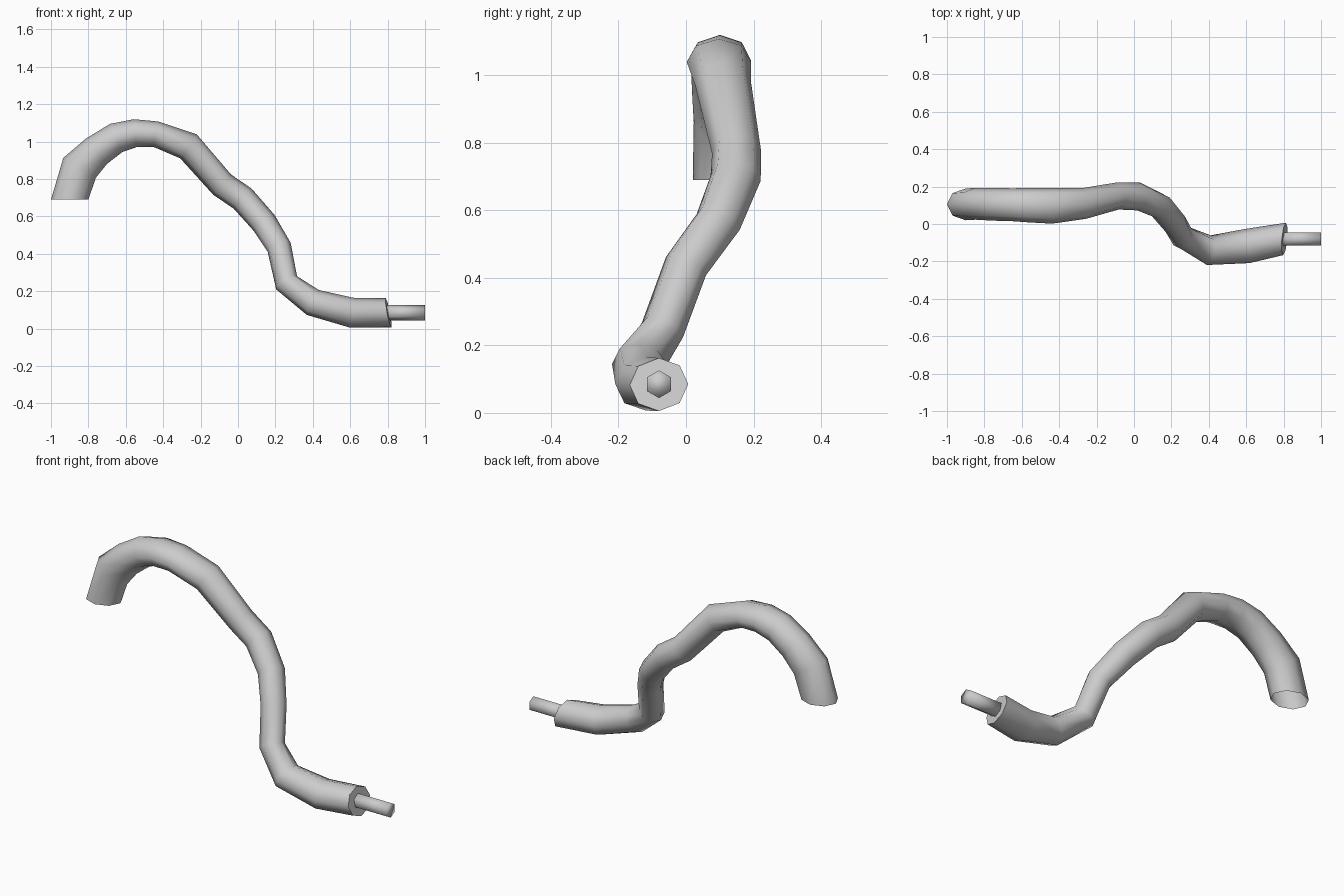
import bpy, bmesh, math
from mathutils import Vector

if "Cube" in bpy.data.objects:
    bpy.data.objects.remove(bpy.data.objects["Cube"])

# Ring stations along the hose: centre x, y, z, sideways radius, upward radius
STATIONS = [
    (-0.90, 0.105, 0.69, 0.085, 0.10),
    (-0.847, 0.108, 0.86, 0.085, 0.102),
    (-0.755, 0.105, 0.95, 0.087, 0.088),
    (-0.65, 0.103, 1.02, 0.088, 0.082),
    (-0.55, 0.10, 1.045, 0.092, 0.075),
    (-0.44, 0.097, 1.04, 0.095, 0.069),
    (-0.265, 0.11, 0.975, 0.083, 0.078),
    (-0.085, 0.15, 0.77, 0.073, 0.072),
    (0.025, 0.147, 0.695, 0.075, 0.072),
    (0.14, 0.095, 0.565, 0.07, 0.07),
    (0.22, 0.0, 0.435, 0.066, 0.066),
    (0.26, -0.07, 0.245, 0.066, 0.066),
    (0.40, -0.14, 0.14, 0.08, 0.074),
    (0.605, -0.118, 0.086, 0.092, 0.08),
    (0.805, -0.08, 0.084, 0.087, 0.08),
]
SIDES = 8


def finish(bm, name, angle):
    bmesh.ops.recalc_face_normals(bm, faces=bm.faces)
    mesh = bpy.data.meshes.new(name)
    bm.to_mesh(mesh)
    bm.free()
    obj = bpy.data.objects.new(name, mesh)
    bpy.context.collection.objects.link(obj)
    bpy.ops.object.select_all(action='DESELECT')
    obj.select_set(True)
    bpy.context.view_layer.objects.active = obj
    bpy.ops.object.shade_smooth_by_angle(angle=math.radians(angle))
    return obj


# Bent hose: octagonal rings, open at the hanging end, closed at the pin end
centres = [Vector(s[:3]) for s in STATIONS]
bm = bmesh.new()
rings = []
for i, (x, y, z, ra, rb) in enumerate(STATIONS):
    if i == 0:
        tangent = Vector((0, 0, 1))
    elif i == len(STATIONS) - 1:
        tangent = Vector((1, -0.09, 0.19)).normalized()
    else:
        tangent = ((centres[i] - centres[i - 1]).normalized()
                   + (centres[i + 1] - centres[i]).normalized()).normalized()
    side = Vector((0, 1, 0))
    side = (side - tangent * side.dot(tangent)).normalized()
    up = tangent.cross(side)
    ring = []
    for k in range(SIDES):
        a = math.tau * k / SIDES
        ring.append(bm.verts.new(centres[i] + side * ra * math.cos(a) + up * rb * math.sin(a)))
    rings.append(ring)
for r0, r1 in zip(rings, rings[1:]):
    for k in range(SIDES):
        n = (k + 1) % SIDES
        bm.faces.new((r0[k], r0[n], r1[n], r1[k]))
bm.faces.new(rings[-1])
finish(bm, "hose", 60)

# Hexagonal pin sticking out of the closed end
bm = bmesh.new()
loops = [[bm.verts.new((x, -0.08 + 0.041 * math.sin(math.tau * k / 6),
                        0.085 + 0.041 * math.cos(math.tau * k / 6))) for k in range(6)]
         for x in (0.78, 1.0)]
for k in range(6):
    n = (k + 1) % 6
    bm.faces.new((loops[0][k], loops[0][n], loops[1][n], loops[1][k]))
for loop in loops:
    bm.faces.new(loop)
finish(bm, "pin", 95)
